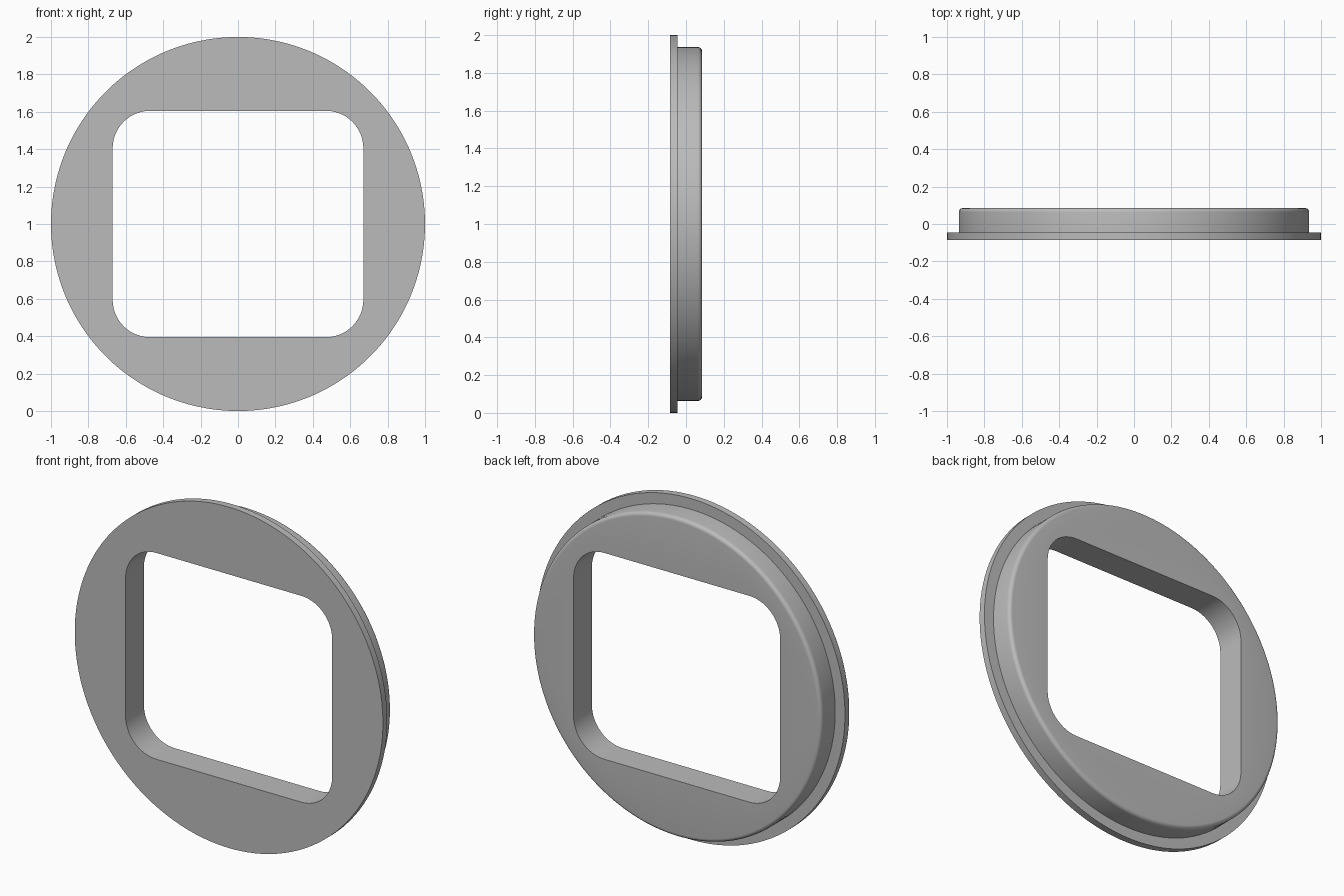
import bpy
import bmesh
from math import cos, sin, pi, radians

cube = bpy.data.objects.get("Cube")
if cube:
    bpy.data.objects.remove(cube, do_unlink=True)

STEPS = 32                      # points per quarter turn
FRONT, STEP, BACK = -0.085, -0.045, 0.085
FLANGE_R, HUB_R, FILLET = 1.0, 0.937, 0.022
HOLE_X, HOLE_Z, CORNER = 0.67, 0.605, 0.2
CENTRE_Z = 1.0

bm = bmesh.new()


def circle(radius, y):
    """Ring of vertices around the y axis."""
    angles = [(i + 0.5) * pi / 2 / STEPS for i in range(4 * STEPS)]
    return [bm.verts.new((radius * cos(a), y, CENTRE_Z + radius * sin(a))) for a in angles]


def rounded_window(y):
    """Rounded rectangle with as many vertices as the circles."""
    loop = []
    for quarter, (sx, sz) in enumerate([(1, 1), (-1, 1), (-1, -1), (1, -1)]):
        for i in range(STEPS):
            a = (quarter + i / (STEPS - 1)) * pi / 2
            loop.append(bm.verts.new((sx * (HOLE_X - CORNER) + CORNER * cos(a), y,
                                      CENTRE_Z + sz * (HOLE_Z - CORNER) + CORNER * sin(a))))
    return loop


# Section from the front edge of the window, round the outside, to the back edge
loops = [rounded_window(FRONT), circle(FLANGE_R, FRONT), circle(FLANGE_R, STEP), circle(HUB_R, STEP)]
for i in range(7):
    a = i / 6 * pi / 2
    loops.append(circle(HUB_R - FILLET + FILLET * cos(a), BACK - FILLET + FILLET * sin(a)))
loops.append(rounded_window(BACK))

# Skin between successive loops, closing through the window wall
for k, loop in enumerate(loops):
    other = loops[(k + 1) % len(loops)]
    for i in range(len(loop)):
        j = (i + 1) % len(loop)
        bm.faces.new((loop[i], loop[j], other[j], other[i]))
bmesh.ops.recalc_face_normals(bm, faces=bm.faces)

mesh = bpy.data.meshes.new("flanged_ring")
bm.to_mesh(mesh)
bm.free()
ring = bpy.data.objects.new("flanged_ring", mesh)
bpy.context.collection.objects.link(ring)

# Plain grey finish
grey = bpy.data.materials.new("plain_grey")
grey.use_nodes = True
colour = (0.5, 0.5, 0.5, 1)
grey.diffuse_color = colour
grey.node_tree.nodes["Principled BSDF"].inputs["Base Color"].default_value = colour
mesh.materials.append(grey)

bpy.ops.object.select_all(action="DESELECT")
ring.select_set(True)
bpy.context.view_layer.objects.active = ring
bpy.ops.object.shade_smooth_by_angle(angle=radians(30))
